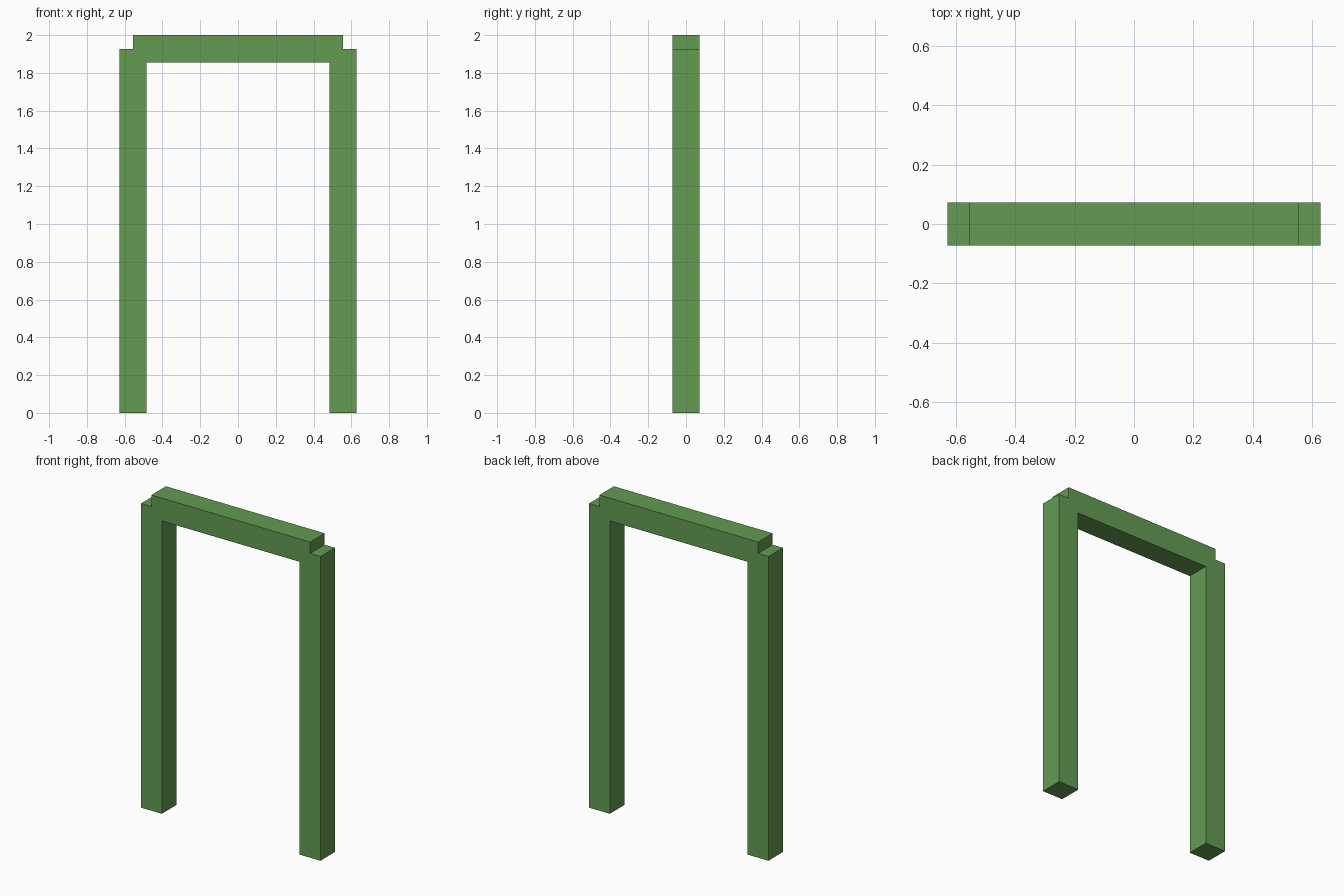
import bpy

cube = bpy.data.objects.get("Cube")
if cube:
    bpy.data.objects.remove(cube, do_unlink=True)

THICK = 0.145      # square section of every timber
HALF_SPAN = 0.556  # post centre line, also where the beam ends
HEIGHT = 2.0

# Single green finish
green = bpy.data.materials.new("leaf_green")
green.use_nodes = True
colour = (0.125, 0.33, 0.086, 1)
green.diffuse_color = colour
green.node_tree.nodes["Principled BSDF"].inputs["Base Color"].default_value = colour


def add_box(name, centre, size):
    bpy.ops.mesh.primitive_cube_add(size=1, location=centre)
    obj = bpy.context.object
    obj.name = name
    obj.scale = size
    bpy.ops.object.transform_apply(location=False, rotation=False, scale=True)
    obj.data.materials.append(green)
    return obj


# Upright posts, stopping halfway up the beam
post_height = HEIGHT - THICK / 2
for name, side in (("left_post", 1), ("right_post", -1)):
    add_box(name, (side * HALF_SPAN, 0, post_height / 2), (THICK, THICK, post_height))

# Top beam, running between the post centre lines
add_box("top_beam", (0, 0, HEIGHT - THICK / 2), (2 * HALF_SPAN, THICK, THICK))
